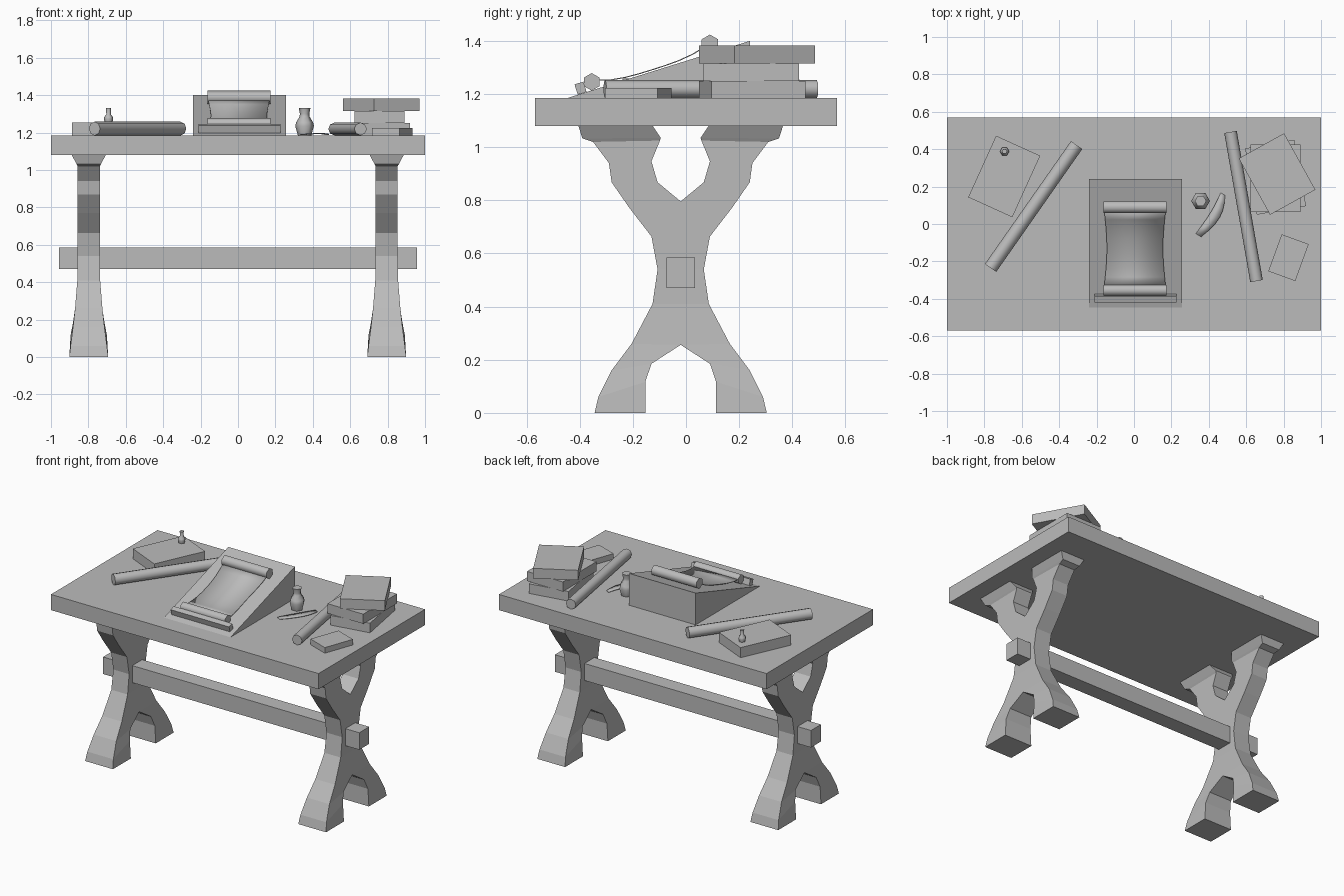
import bpy, bmesh, math
from mathutils import Vector

if "Cube" in bpy.data.objects:
    bpy.data.objects.remove(bpy.data.objects["Cube"], do_unlink=True)

grey = bpy.data.materials.new("plain grey")
grey.use_nodes = True
GREY = (0.5, 0.5, 0.5, 1)
grey.diffuse_color = GREY
grey.node_tree.nodes["Principled BSDF"].inputs["Base Color"].default_value = GREY

TOP = 1.185          # height of the table surface
PITCH = 0.312        # slope of the writing stand


def finish(name, bm, loc=(0, 0, 0), rot=(0, 0, 0), smooth=False):
    bmesh.ops.remove_doubles(bm, verts=bm.verts, dist=0.0001)
    bmesh.ops.recalc_face_normals(bm, faces=bm.faces)
    mesh = bpy.data.meshes.new(name)
    bm.to_mesh(mesh)
    bm.free()
    mesh.materials.append(grey)
    ob = bpy.data.objects.new(name, mesh)
    bpy.context.collection.objects.link(ob)
    ob.location, ob.rotation_euler = loc, rot
    if smooth:
        bpy.ops.object.select_all(action="DESELECT")
        ob.select_set(True)
        bpy.context.view_layer.objects.active = ob
        bpy.ops.object.shade_smooth_by_angle(angle=math.radians(75))
    return ob


def box(name, centre, size, turn=0, tilt=0):
    bm = bmesh.new()
    bmesh.ops.create_cube(bm, size=1)
    bmesh.ops.scale(bm, vec=size, verts=bm.verts)
    return finish(name, bm, centre, (tilt, 0, math.radians(turn)))


def rod(name, start, end, radius, sides):
    a, b = Vector(start), Vector(end)
    bm = bmesh.new()
    bmesh.ops.create_cone(bm, cap_ends=True, segments=sides, radius1=radius,
                          radius2=radius, depth=(b - a).length)
    rot = (b - a).to_track_quat("Z", "Y").to_euler()
    return finish(name, bm, (a + b) / 2, rot, True)


def bottle(name, loc, profile):
    # Hexagonal turned shape from (radius, height) pairs
    bm = bmesh.new()
    rings = [[bm.verts.new((r * math.cos(i * math.pi / 3), r * math.sin(i * math.pi / 3), z))
              for i in range(6)] for r, z in profile]
    for low, high in zip(rings, rings[1:]):
        for i in range(6):
            j = (i + 1) % 6
            bm.faces.new((low[i], low[j], high[j], high[i]))
    bm.faces.new(rings[0][::-1])
    bm.faces.new(rings[-1])
    return finish(name, bm, loc, smooth=True)


def strip(name, rows, thickness=0.004):
    # Thin sheet from (left point, right point) rows
    bm = bmesh.new()
    pairs = [[bm.verts.new(p) for p in row] for row in rows]
    for a, b in zip(pairs, pairs[1:]):
        bm.faces.new((a[0], a[1], b[1], b[0]))
    ob = finish(name, bm, smooth=True)
    mod = ob.modifiers.new("thickness", "SOLIDIFY")
    mod.thickness, mod.offset = thickness, 0
    return ob


# Crossed trestle legs: outer y, outer z, inner y, inner z, half width
LEG = [(.324, 0, .133, 0, .104), (.31, .06, .133, .117, .097),
       (.26, .16, .11, .185, .084), (.185, .26, 0, .256, .073),
       (.106, .41, 0, .41, .061), (.087, .54, 0, .54, .059),
       (.11, .664, 0, .664, .059), (.192, .77, 0, .796, .059),
       (.26, .868, .087, .868, .059), (.27, .94, .11, .947, .059),
       (.33, 1.02, .078, 1.025, .059), (.37, 1.033, .075, 1.035, .066),
       (.385, 1.08, .105, 1.08, .091)]


def trestle(name, x):
    bm = bmesh.new()
    for side in (1, -1):
        rows = []
        for yo, zo, yi, zi, w in LEG:
            corners = ((-w, yo, zo), (w, yo, zo), (w, yi, zi), (-w, yi, zi))
            rows.append([bm.verts.new((px, side * py, pz)) for px, py, pz in corners])
        for k, (a, b) in enumerate(zip(rows, rows[1:])):
            for i in range(4):
                # Skip the hidden wall where both halves meet
                if i == 2 and LEG[k][2] == 0 and LEG[k + 1][2] == 0:
                    continue
                j = (i + 1) % 4
                bm.faces.new((a[i], a[j], b[j], b[i]))
        bm.faces.new(rows[0])
        bm.faces.new(rows[-1])
    return finish(name, bm, (x, -0.02, 0))


trestle("right_trestle", -0.798)
trestle("left_trestle", 0.795)
box("stretcher", (0, -0.02, 0.527), (1.915, 0.106, 0.115))
box("tabletop", (0, 0, 1.132), (2, 1.137, 0.106))

# Sloped writing stand
bm = bmesh.new()
ends = [[bm.verts.new((x, y, z)) for y, z in ((-.447, TOP), (.24, TOP), (.24, 1.4))]
        for x in (-.24, .257)]
for end in ends:
    bm.faces.new(end)
for i in range(3):
    j = (i + 1) % 3
    bm.faces.new((ends[0][i], ends[0][j], ends[1][j], ends[1][i]))
finish("writing_stand", bm)


def slope(y):
    return TOP + PITCH * (y + 0.447)


box("stand_ledge", (0.008, -0.397, slope(-0.397) + 0.022), (.437, .035, .04),
    tilt=math.atan(PITCH))

# Open scroll on the stand
rod("scroll_lower_roll", (-.163, -.355, 1.246), (.173, -.355, 1.246), .033, 6)
rod("scroll_upper_roll", (-.163, .09, 1.388), (.173, .09, 1.388), .036, 6)
rows = []
for i in range(9):
    t = i / 8
    y = -0.335 + t * 0.41
    half = 0.165 - 0.015 * math.sin(math.pi * t)
    z = slope(y) + 0.007 + 0.025 * abs(2 * t - 1) ** 3
    rows.append(((0.005 - half, y, z), (0.005 + half, y, z)))
strip("scroll_sheet", rows)

# Rolled scrolls on the table
rod("right_rolled_scroll", (-.767, -.235, 1.221), (-.307, .422, 1.221), .037, 8)
rod("left_rolled_scroll", (.516, .492, 1.219), (.655, -.305, 1.219), .034, 8)

# Books
box("right_book", (-.694, .254, 1.219), (.259, .361, .068), -24.4)
box("stack_lower_book", (.757, .25, 1.2175), (.267, .36, .065), 10)
box("stack_middle_book", (.757, .245, 1.2825), (.267, .36, .065))
box("stack_upper_book", (.765, .267, 1.3485), (.277, .345, .067), 29)
box("small_book", (.826, -.18, 1.204), (.154, .21, .038), -20)

# Bottles
bottle("ink_bottle", (.356, .123, TOP),
       [(.036, 0), (.05, .05), (.045, .07), (.027, .1), (.025, .115), (.031, .145)])
bottle("small_bottle", (-.692, .388, 1.253),
       [(.02, 0), (.025, .02), (.023, .03), (.012, .045), (.014, .077)])

# Curved quill lying beside the ink bottle
rows = []
for i in range(7):
    t = i / 6
    x = 0.345 + 0.13 * t + 0.025 * math.sin(math.pi * t)
    y = -0.06 + 0.22 * t
    w = 0.006 + 0.018 * math.sin(math.pi * min(1, 0.15 + t * 0.75))
    z = TOP + 0.004 + 0.006 * math.sin(math.pi * t)
    rows.append(((x - w, y + w * .6, z), (x + w, y - w * .6, z)))
strip("quill", rows, 0.003)
